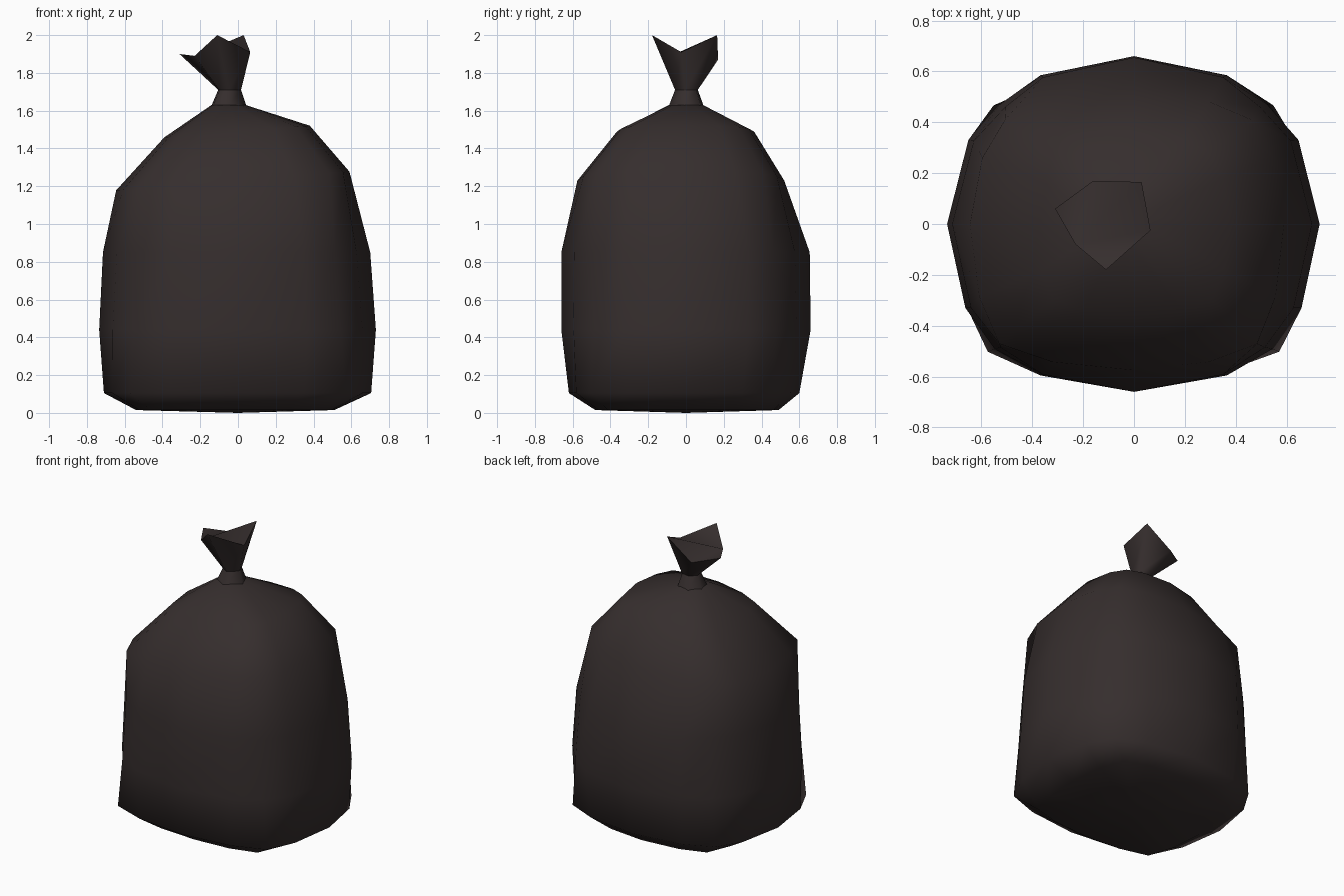
import bpy, bmesh, math

if "Cube" in bpy.data.objects:
    bpy.data.objects.remove(bpy.data.objects["Cube"])

plastic = bpy.data.materials.new("black plastic")
plastic.diffuse_color = (0.036, 0.027, 0.0265, 1)
plastic.use_nodes = True
plastic.node_tree.nodes["Principled BSDF"].inputs["Base Color"].default_value = plastic.diffuse_color


def loft(name, rings, bottom=None, top=None, fan=None, angle=180):
    """Skin rings of equal point count; centre points or a fan corner close the ends."""
    bm = bmesh.new()
    loops = [[bm.verts.new(p) for p in r] for r in rings]
    n = len(loops[0])
    for a, b in zip(loops, loops[1:]):
        for i in range(n):
            j = (i + 1) % n
            bm.faces.new((a[i], a[j], b[j], b[i]))
    for loop, point in ((loops[0], bottom), (loops[-1], top)):
        if point:
            c = bm.verts.new(point)
            for i in range(n):
                bm.faces.new((loop[i], loop[(i + 1) % n], c))
    if fan is not None:
        for k in range(1, n - 1):
            bm.faces.new([loops[-1][(fan + d) % n] for d in (0, k, k + 1)])
    bmesh.ops.recalc_face_normals(bm, faces=bm.faces)
    me = bpy.data.meshes.new(name)
    bm.to_mesh(me)
    bm.free()
    me.materials.append(plastic)
    ob = bpy.data.objects.new(name, me)
    bpy.context.collection.objects.link(ob)
    bpy.ops.object.select_all(action='DESELECT')
    ob.select_set(True)
    bpy.context.view_layer.objects.active = ob
    bpy.ops.object.shade_smooth_by_angle(angle=math.radians(angle))
    return ob


def boxy_ring(z, x0, x1, y0, y1, corner, tilt=0.0):
    """16-sided rounded rectangle; corner = how far the corners reach out."""
    pts = []
    for q in range(4):
        reach = corner * (0.96 if q < 2 else 1.0)   # back corners are rounder
        side = 0.5 + reach * 0.54
        for u, v in [(1, 0), (side, 0.5), (reach, reach), (0.5, side)]:
            for _ in range(q):
                u, v = -v, u
            x = u * (x1 if u > 0 else -x0)
            y = v * (y1 if v > 0 else -y0)
            pts.append((x, y, z + tilt * x))
    return pts


# Bag body: z, left, right, front, back, corner reach, tilt
body = [
    (0.015, -0.54, 0.51, -0.48, 0.49, 0.86, 0),
    (0.105, -0.71, 0.705, -0.62, 0.60, 0.81, 0),
    (0.44, -0.735, 0.73, -0.66, 0.66, 0.745, 0),
    (0.85, -0.715, 0.70, -0.66, 0.655, 0.735, 0),
    (1.23, -0.645, 0.59, -0.575, 0.52, 0.82, 0.08),
    (1.49, -0.39, 0.38, -0.365, 0.36, 0.81, 0.08),
]
rings = [boxy_ring(*r) for r in body]
rings.append([(-0.05 + 0.09 * math.cos(i * math.tau / 16),
               0.09 * math.sin(i * math.tau / 16), 1.63) for i in range(16)])
loft("bag_body", rings, bottom=(0, 0, 0.0), top=(-0.05, 0, 1.63), angle=65)

# Tied neck and flared tuft, six sides
tuft = [(0.065, -0.025, 1.91), (0.03, 0.165, 2.0), (-0.16, 0.17, 1.87),
        (-0.31, 0.06, 1.90), (-0.23, -0.08, 1.89), (-0.11, -0.18, 2.0)]


def neck_ring(z, cx, r):
    angles = [math.atan2(y, x + 0.1) for x, y, _ in tuft]
    return [(cx + r * math.cos(a), 0.004 + r * math.sin(a), z) for a in angles]


loft("tied_neck", [neck_ring(1.62, -0.05, 0.097), neck_ring(1.71, -0.045, 0.062)])
loft("tuft", [neck_ring(1.71, -0.045, 0.062), tuft], fan=4, angle=75)
